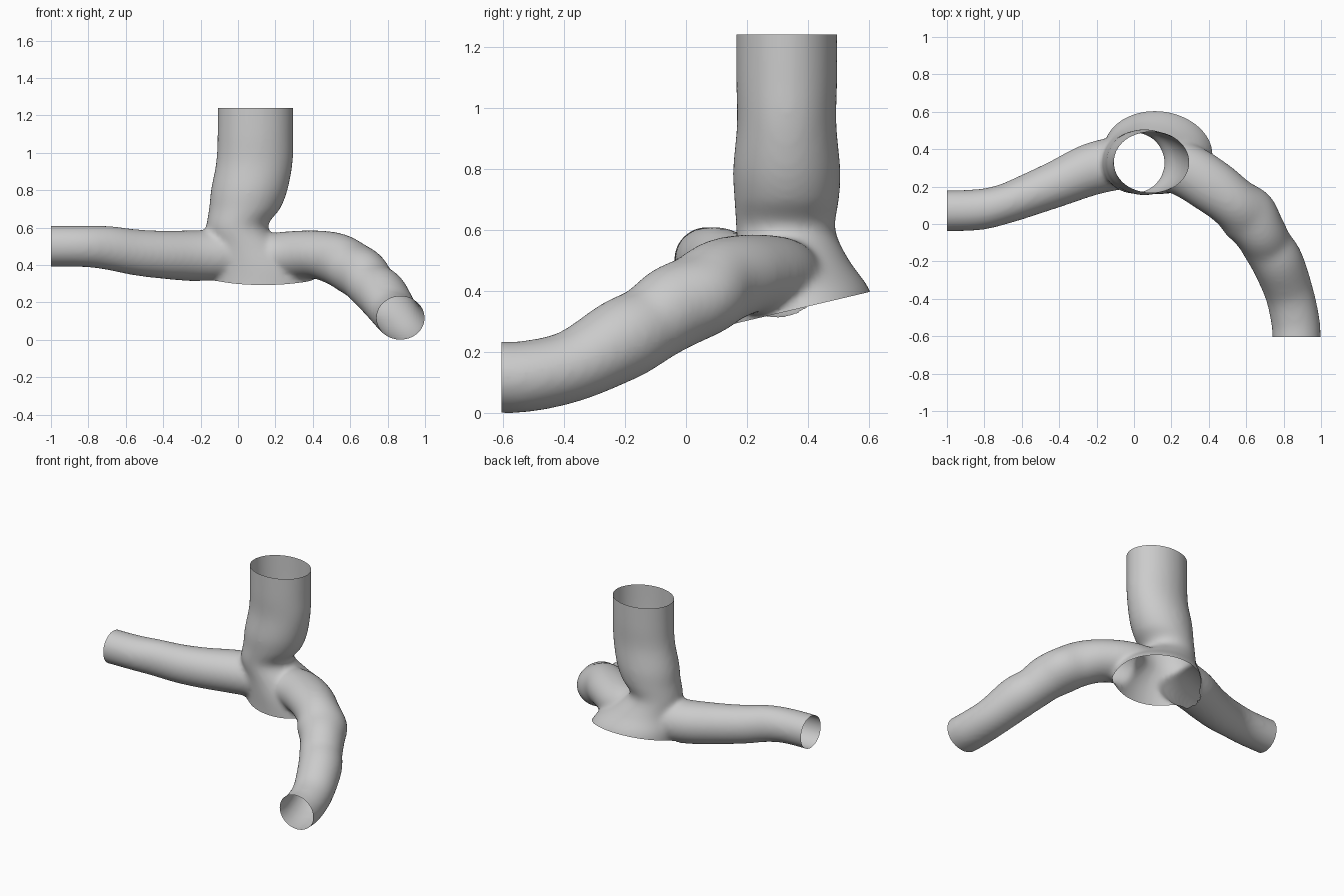
import bpy, bmesh, math
from mathutils import Vector

old = bpy.data.objects.get("Cube")
if old:
    bpy.data.objects.remove(old, do_unlink=True)

SIDES = 40
UP = Vector((0, 0, 1))

grey = bpy.data.materials.new("plain grey")
grey.use_nodes = True
grey.diffuse_color = (0.6, 0.6, 0.6, 1)
grey.node_tree.nodes["Principled BSDF"].inputs["Base Color"].default_value = (0.6, 0.6, 0.6, 1)


def spline(rows, steps=6):
    """Smoothly interpolate rows of centre and radii."""
    pts = [Vector(r) for r in rows]
    out = []
    for i in range(len(pts) - 1):
        a, b, c, d = pts[max(i - 1, 0)], pts[i], pts[i + 1], pts[min(i + 2, len(pts) - 1)]
        for s in range(steps):
            t = s / steps
            out.append(b + (c - a) * (t / 2) + (a * 2 - b * 5 + c * 4 - d) * (t * t / 2)
                       + (b * 3 - a - c * 3 + d) * (t ** 3 / 2))
    return out + [pts[-1]]


def loft(bm, rows, level=False):
    """Closed tube of elliptical rings along a path; level keeps rings horizontal."""
    path = spline(rows)
    rings = []
    for i, p in enumerate(path):
        c = Vector(p[:3])
        if level:
            side, up = Vector((1, 0, 0)), Vector((0, 1, 0))
        else:
            tangent = Vector(path[min(i + 1, len(path) - 1)][:3]) - Vector(path[max(i - 1, 0)][:3])
            tangent.normalize()
            side = tangent.cross(UP).normalized()
            up = side.cross(tangent)
        angles = [2 * math.pi * k / SIDES for k in range(SIDES)]
        rings.append([bm.verts.new(c + side * p[3] * math.cos(a) + up * p[4] * math.sin(a))
                      for a in angles])
    for r, q in zip(rings, rings[1:]):
        for k in range(SIDES):
            n = (k + 1) % SIDES
            bm.faces.new((r[k], r[n], q[n], q[k]))
    bm.faces.new(rings[0][::-1])
    bm.faces.new(rings[-1])


bm = bmesh.new()

# Upright trunk with flared foot: x, y, z, x radius, y radius
loft(bm, [
    (.093, .33, 1.32, .203, .166), (.093, .33, 1.1, .203, .166),
    (.088, .33, .95, .205, .163), (.06, .33, .8, .205, .176),
    (.035, .33, .7, .19, .172), (-.005, .327, .6, .165, .163),
    (.05, .35, .5, .21, .185), (.11, .382, .4, .275, .222),
    (.135, .39, .3, .3, .23), (.135, .39, .18, .3, .23)], level=True)

# Side branch toward -x: centre, width radius, height radius
loft(bm, [
    (-1.1, .07, .5, .11, .11), (-.85, .075, .5, .11, .11),
    (-.7, .105, .492, .107, .117), (-.55, .16, .468, .115, .123),
    (-.4, .22, .455, .125, .129), (-.22, .295, .449, .14, .137),
    (-.05, .33, .45, .14, .135), (.1, .34, .45, .12, .12)])

# Lumpy branch that bends forward and down
loft(bm, [
    (.1, .33, .44, .13, .12), (.27, .29, .45, .145, .13),
    (.42, .2, .455, .145, .13), (.53, .115, .43, .14, .14),
    (.61, .045, .385, .157, .138), (.67, -.04, .345, .14, .14),
    (.715, -.12, .29, .135, .13), (.77, -.21, .24, .138, .135),
    (.83, -.37, .155, .13, .118), (.863, -.52, .12, .13, .117),
    (.87, -.62, .117, .129, .117), (.87, -.7, .117, .129, .117)])

bmesh.ops.recalc_face_normals(bm, faces=bm.faces)
mesh = bpy.data.meshes.new("branching_tube")
bm.to_mesh(mesh)
bm.free()
tube = bpy.data.objects.new("branching_tube", mesh)
bpy.context.collection.objects.link(tube)

# Fuse the branches into one skin with soft joins
remesh = tube.modifiers.new("fuse", 'REMESH')
remesh.mode = 'VOXEL'
remesh.voxel_size = 0.014
soften = tube.modifiers.new("soften", 'SMOOTH')
soften.factor = 0.5
soften.iterations = 14
bpy.context.view_layer.update()
fused = bpy.data.meshes.new_from_object(tube.evaluated_get(bpy.context.evaluated_depsgraph_get()))
tube.modifiers.clear()
tube.data = fused

# Cut the three tube ends open
bm = bmesh.new()
bm.from_mesh(fused)


def cut(point, normal, clear=True):
    bmesh.ops.bisect_plane(bm, geom=bm.verts[:] + bm.edges[:] + bm.faces[:], dist=1e-5,
                           plane_co=point, plane_no=normal, clear_outer=clear)


cut((0, 0, 1.24), (0, 0, 1))
cut((-1, 0, 0), (-1, 0, 0))
cut((0, -.605, 0), (0, -1, 0))

# Cut the foot along a slanted plane, leaving the branches whole
foot, slope = Vector((.13, .17, .295)), Vector((0, .235, -1)).normalized()
cut(foot, slope, clear=False)
below = [f for f in bm.faces
         if (f.calc_center_median() - foot).dot(slope) > 0
         and -.21 < f.calc_center_median().x < .47 and f.calc_center_median().y > .135]
bmesh.ops.delete(bm, geom=below, context='FACES')
bm.to_mesh(fused)
bm.free()

fused.materials.clear()
fused.materials.append(grey)
bpy.context.view_layer.objects.active = tube
tube.select_set(True)
bpy.ops.object.shade_smooth_by_angle(angle=math.radians(40))
